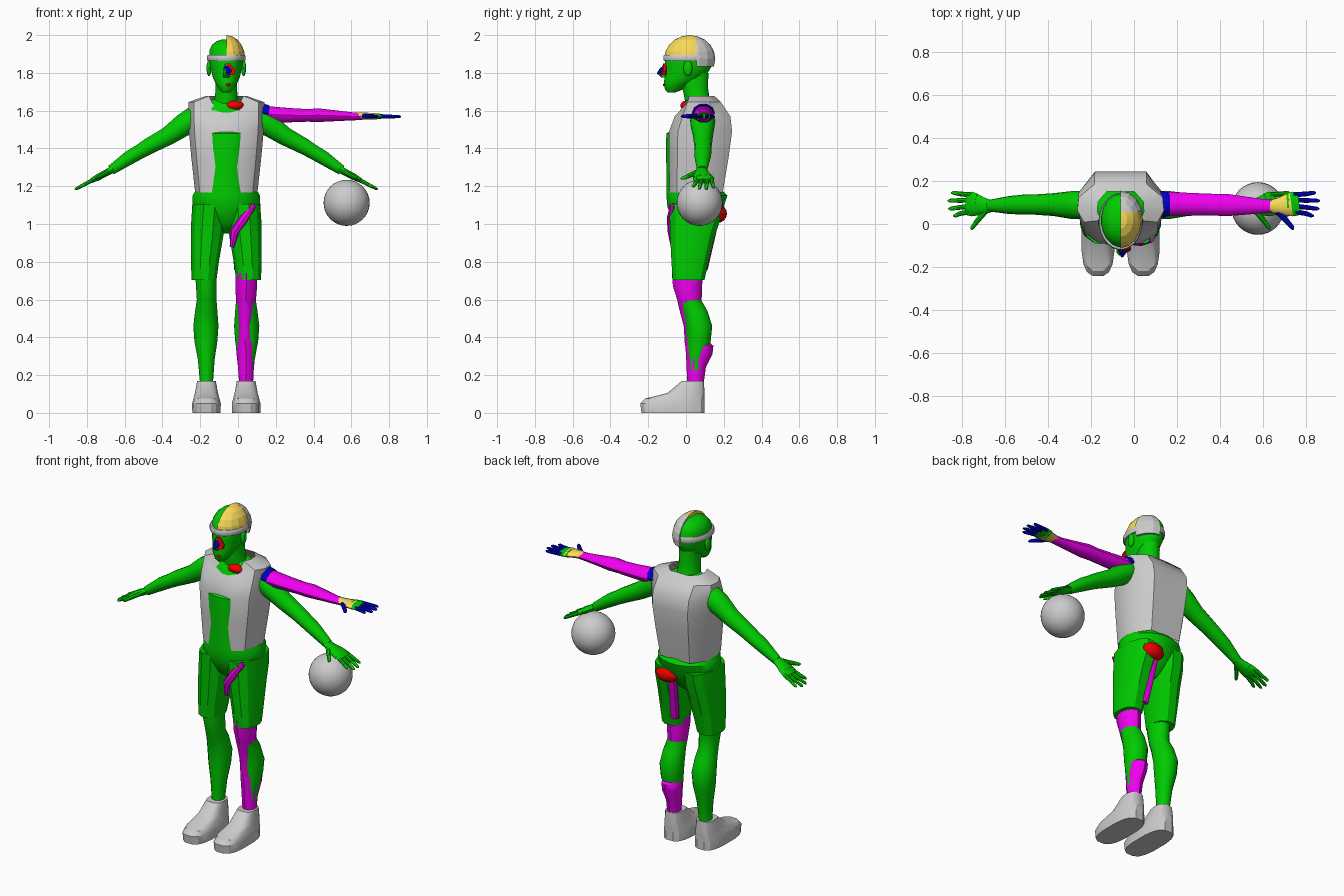
import bpy, bmesh, math
from mathutils import Vector

X0 = -0.062  # body axis
COLORS = {"green": (0.0, 0.6, 0.0), "magenta": (0.9, 0.0, 0.9), "blue": (0.0, 0.0, 0.6),
          "red": (0.9, 0.0, 0.0), "yellow": (0.95, 0.7, 0.1), "white": (0.85, 0.85, 0.85)}
MATS = {}


def finish(name, bm, color=None, angle=40):
    bmesh.ops.recalc_face_normals(bm, faces=bm.faces[:])
    me = bpy.data.meshes.new(name)
    bm.to_mesh(me)
    bm.free()
    ob = bpy.data.objects.new(name, me)
    bpy.context.collection.objects.link(ob)
    for p in me.polygons:
        p.use_smooth = True
    me.set_sharp_from_angle(angle=math.radians(angle))
    if color:
        if color not in MATS:
            MATS[color] = bpy.data.materials.new(color)
            MATS[color].diffuse_color = (*COLORS[color], 1)
        me.materials.append(MATS[color])
    return ob


def skin(name, loops, color=None, caps=(True, True), angle=40):
    """Bridge a list of point loops into one surface."""
    bm = bmesh.new()
    rows = [[bm.verts.new(p) for p in loop] for loop in loops]
    n = len(rows[0])
    for a, b in zip(rows, rows[1:]):
        for i in range(n):
            bm.faces.new((a[i], a[(i + 1) % n], b[(i + 1) % n], b[i]))
    if caps[0]:
        bm.faces.new(rows[0])
    if caps[1]:
        bm.faces.new(rows[-1])
    return finish(name, bm, color, angle)


def stack(name, rings, color=None, sides=16, power=1.0, s=1, angle=40):
    """Horizontal rings: (z, centre x, half width, front y, back y)."""
    loops = []
    for z, cx, rx, yf, yb in rings:
        loop = []
        for i in range(sides):
            t = math.tau * (i + 0.5) / sides
            c, d = math.cos(t), math.sin(t)
            c = math.copysign(abs(c) ** power, c)
            d = math.copysign(abs(d) ** power, d)
            loop.append((X0 + s * (cx + rx * c), (yf + yb) / 2 + (yb - yf) / 2 * d, z))
        loops.append(loop)
    return skin(name, loops, color, angle=angle)


def tube(name, pts, color=None, sides=10, s=1):
    """Rings along a path: (x, y, z, radius along y, other radius), x from body axis."""
    c = [Vector((X0 + s * p[0], p[1], p[2])) for p in pts]
    loops = []
    for i, p in enumerate(pts):
        t = (c[min(i + 1, len(c) - 1)] - c[max(i - 1, 0)]).normalized()
        a = Vector((0, 1, 0))
        a = (a - t * a.dot(t)).normalized()
        b = t.cross(a)
        loops.append([c[i] + a * p[3] * math.cos(math.tau * k / sides)
                      + b * p[4] * math.sin(math.tau * k / sides) for k in range(sides)])
    return skin(name, loops, color)


def ellipsoid(name, c, r, color=None, cuts=(), seg=16, rows=10, angle=40):
    """Ellipsoid with optional cuts (point, normal of the removed side)."""
    bm = bmesh.new()
    bmesh.ops.create_uvsphere(bm, u_segments=seg, v_segments=rows, radius=1)
    for v in bm.verts:
        v.co = Vector((X0 + c[0] + v.co.x * r[0], c[1] + v.co.y * r[1], c[2] + v.co.z * r[2]))
    for co, no in cuts:
        bmesh.ops.bisect_plane(bm, geom=bm.verts[:] + bm.edges[:] + bm.faces[:],
                               plane_co=(X0 + co[0], co[1], co[2]), plane_no=no, clear_outer=True)
        bmesh.ops.holes_fill(bm, edges=[e for e in bm.edges if e.is_boundary], sides=0)
    return finish(name, bm, color, angle)


def hand(name, o, tilt, s, palm, knuckle, finger):
    """Flat palm, knuckles, four fingers and a thumb; o is the wrist."""
    ct, st = math.cos(tilt), math.sin(tilt)

    def P(u, v, ra, rb):
        return (o[0] + u * ct, o[1] + v, o[2] - u * st, ra, rb)
    tube(name + "_palm", [P(-0.01, 0, .027, .02), P(.035, 0, .04, .019), P(.09, .008, .056, .018)],
         palm, s=s)
    tube(name + "_knuckles", [P(.07, .008, .05, .019), P(.1, .01, .057, .016), P(.125, .012, .053, .012)],
         knuckle, s=s)
    for i, (v, tip, w) in enumerate([(-.025, .195, -.045), (0, .22, -.012), (.028, .223, .025), (.052, .205, .062)]):
        tube(f"{name}_finger_{i + 1}", [P(.1, v, .012, .011), P(.16, (v + w) / 2, .011, .01),
                                       P(tip - .01, w, .009, .008), P(tip, w, .003, .003)], finger, 8, s)
    tube(name + "_thumb", [P(.025, -.025, .013, .013), P(.065, -.065, .013, .012),
                           P(.095, -.1, .01, .009), P(.1, -.11, .003, .003)], finger, 8, s)


# Torso, neck and head
stack("torso", [(.95, 0, .03, 0, .1), (1.0, 0, .12, -.06, .15), (1.09, 0, .182, -.1, .2),
                (1.15, 0, .18, -.105, .22), (1.2, 0, .15, -.105, .17), (1.3, 0, .125, -.105, .16),
                (1.4, 0, .15, -.108, .18), (1.48, 0, .18, -.105, .2), (1.5, 0, .17, -.07, .2),
                (1.58, 0, .16, -.04, .18), (1.63, 0, .12, -.01, .16), (1.66, 0, .075, .01, .135)],
      "green", 24)
stack("neck", [(1.6, 0, .075, 0, .14), (1.67, 0, .062, -.01, .125), (1.72, 0, .057, -.02, .118),
               (1.8, 0, .06, -.03, .12)], "green")
stack("head", [(1.695, 0, .02, -.095, -.06), (1.71, 0, .036, -.112, -.02), (1.745, 0, .058, -.118, .03),
               (1.775, 0, .072, -.115, .1), (1.83, 0, .085, -.112, .135), (1.88, 0, .092, -.112, .143),
               (1.92, 0, .09, -.1, .14), (1.95, 0, .075, -.075, .122), (1.968, 0, .052, -.045, .095),
               (1.978, 0, .022, -.01, .055)], "green", 20)
stack("nose", [(1.775, 0, .016, -.13, -.1), (1.79, 0, .02, -.148, -.1), (1.8, 0, .016, -.147, -.1),
               (1.85, 0, .008, -.115, -.1)], "green", 8)
for s, side in ((-1, "left"), (1, "right")):
    ellipsoid("ear_" + side, (s * .092, .01, 1.825), (.013, .024, .042), "green")

# Coloured facial pieces on one side
stack("nose_bone", [(1.79, .022, .022, -.135, -.1), (1.81, .022, .03, -.128, -.1),
                    (1.85, .01, .012, -.122, -.1)], "red", 6)
tube("nose_cartilage", [(.0, -.11, 1.825, .02, .018), (.012, -.13, 1.81, .016, .018),
                        (.006, -.152, 1.795, .005, .006)], "blue", 6)
ellipsoid("lips", (.01, -.114, 1.737), (.014, .009, .008), "red", seg=8, rows=6)

# Half skull cap in two colours
ellipsoid("cap_front", (0, .02, 1.875), (.1, .135, .125), "yellow",
          [((0, 0, 0), (-1, 0, 0)), ((0, .055, 0), (0, 1, 0)), ((0, 0, 1.89), (0, 0, -1))], angle=15)
ellipsoid("cap_back", (0, .02, 1.875), (.106, .135, .125), "white",
          [((0, 0, 0), (-1, 0, 0)), ((0, .055, 0), (0, -1, 0)), ((0, 0, 1.835), (0, 0, -1))], angle=15)

# Headband
stack("headband", [(1.862, 0, .098, -.117, .142), (1.868, 0, .102, -.121, .145),
                   (1.89, 0, .102, -.121, .145), (1.896, 0, .098, -.117, .142)], None, 24)

# Vest: a ten-sided section with a lowered front neckline
SECTION = [(.5, -1), (.85, -.72), (1, -.2), (.97, .4), (.6, 1)]
SECTION += [(-x, y) for x, y in reversed(SECTION)]
loops = []
for z, sx, yf, yb, drop in [(1.168, .165, -.087, .195, 0), (1.35, .185, -.09, .225, 0),
                            (1.49, .198, -.09, .244, 0), (1.57, .201, -.06, .235, 0),
                            (1.645, .201, -.02, .185, .045), (1.678, .108, -.005, .15, .075)]:
    loops.append([(X0 + sx * x, (yf + yb) / 2 + (yb - yf) / 2 * y, z - (drop if y == -1 else 0))
                  for x, y in SECTION])
skin("vest", loops, None, (False, False), 35)

# Collar bone and buttock muscle patches
ellipsoid("collar_bone", (.045, 0, 1.627), (.05, .03, .026), "red", seg=8, rows=6)
ellipsoid("buttock_muscle", (.07, .165, 1.055), (.075, .052, .05), "red", seg=10, rows=8)

# Shorts, legs, shoes and arms on both sides
for s, side in ((-1, "left"), (1, "right")):
    stack("shorts_" + side, [(.703, .118, .068, -.073, .1), (.8, .113, .076, -.08, .122),
                             (.93, .102, .088, -.087, .155), (1.02, .096, .092, -.09, .185),
                             (1.105, .09, .092, -.095, .2)], "green", 12, .85, s, 30)
    stack("leg_" + side, [(.78, .11, .06, -.07, .09), (.68, .106, .056, -.063, .082),
                          (.6, .104, .053, -.043, .08), (.54, .106, .06, -.022, .115),
                          (.46, .108, .068, -.002, .14), (.38, .108, .062, .002, .132),
                          (.28, .106, .045, .006, .106), (.17, .105, .036, .01, .09),
                          (.1, .105, .036, .01, .09)], "green", 16, 1, s)
    stack("shoe_" + side, [(0, .105, .076, -.238, .1), (.05, .105, .077, -.244, .1),
                           (.075, .105, .07, -.22, .1), (.105, .105, .062, -.1, .1),
                           (.17, .105, .05, -.022, .095)], None, 16, .7, s, 30)
    tube("arm_" + side, [(.1, .09, 1.57, .05, .05), (.17, .088, 1.56, .066, .066),
                         (.225, .088, 1.525, .065, .062), (.31, .09, 1.465, .053, .05),
                         (.41, .09, 1.412, .046, .044), (.455, .09, 1.385, .046, .04),
                         (.515, .088, 1.35, .042, .038), (.61, .085, 1.285, .027, .027)],
         "green", 14, s)
    hand("hand_" + side, (.605, .083, 1.287), math.radians(28), s, "green", "green", "green")

# Magenta inner leg on one side
stack("inner_knee", [(.74, .106, .061, -.075, .09), (.67, .106, .06, -.069, .085),
                     (.6, .104, .056, -.047, .083), (.55, .104, .046, -.036, .075),
                     (.46, .1, .034, -.012, .06), (.36, .1, .045, -.006, .12)], "magenta", 10)
stack("inner_shin", [(.385, .102, .046, -.006, .11), (.355, .104, .056, -.004, .145),
                     (.31, .104, .052, 0, .14), (.24, .104, .044, .003, .105),
                     (.16, .105, .039, .007, .094)], "magenta", 10)
tube("thigh_band_front", [(.03, -.055, .88, .025, .012), (.045, -.072, .96, .025, .025),
                          (.095, -.082, 1.03, .02, .026), (.145, -.065, 1.1, .02, .015)], "magenta", 8)
tube("thigh_band_back", [(.05, .15, 1.02, .025, .03), (.055, .125, .9, .022, .025),
                         (.07, .095, .76, .02, .028)], "magenta", 8)

# Raised second arm, shoulder cuff and hand
tube("shoulder_cuff", [(.165, .09, 1.588, .058, .042), (.2, .092, 1.588, .06, .05),
                       (.225, .092, 1.585, .054, .045)], "blue", 10)
tube("raised_arm", [(.18, .092, 1.582, .05, .04), (.22, .093, 1.58, .056, .046),
                    (.33, .092, 1.576, .052, .04), (.43, .09, 1.575, .05, .035),
                    (.49, .088, 1.576, .052, .038), (.58, .085, 1.573, .042, .03),
                    (.66, .083, 1.57, .033, .023), (.72, .083, 1.57, .03, .02)], "magenta", 10)
hand("raised_hand", (.702, .083, 1.572), math.radians(1), 1, "yellow", "green", "blue")

# Ball under the hand
ellipsoid("ball", (.575 - X0, .072, 1.112), (.122, .122, .122), None, seg=32, rows=16)
